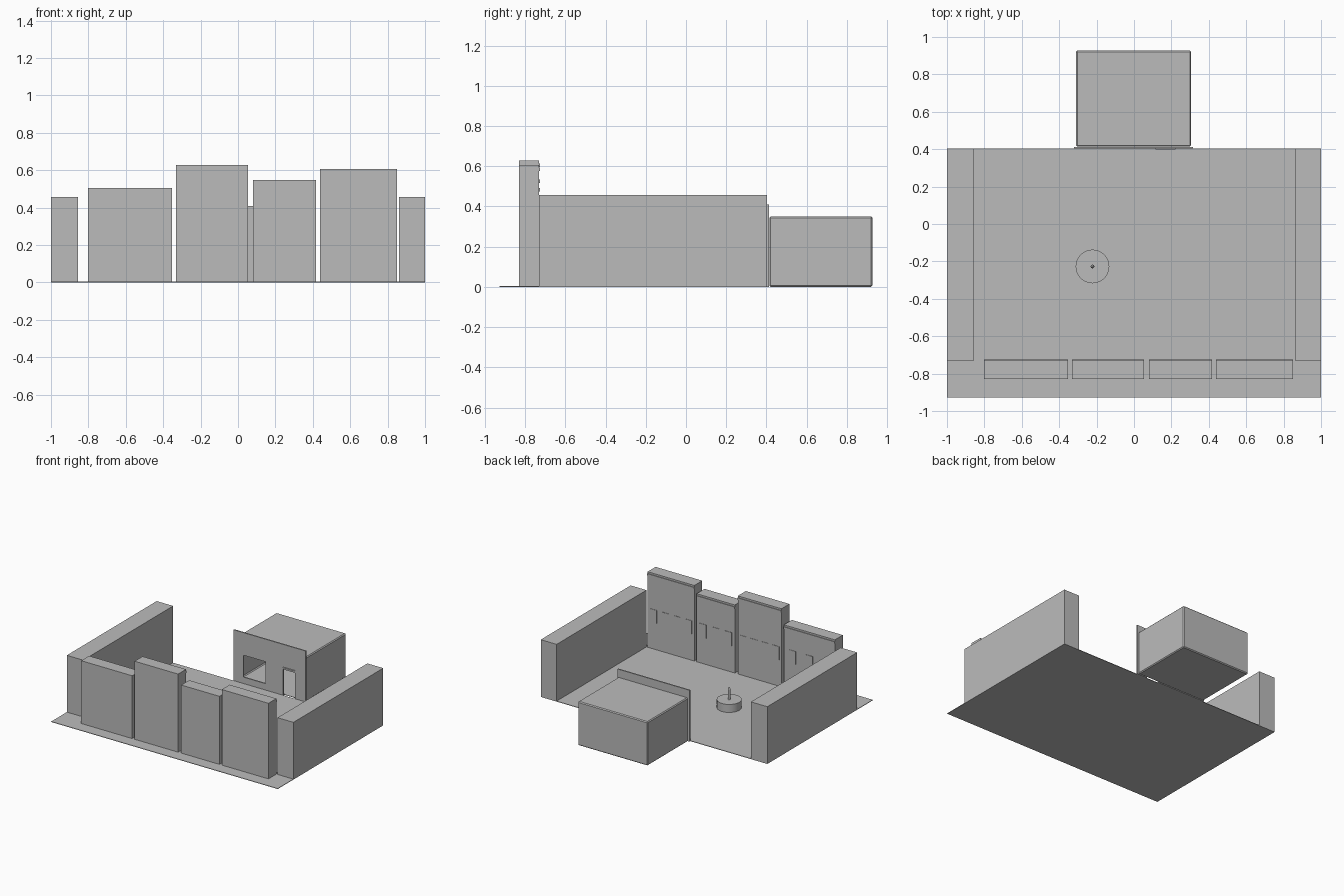
import bpy, bmesh
from mathutils import Vector

if "Cube" in bpy.data.objects:
    bpy.data.objects.remove(bpy.data.objects["Cube"])

stone = bpy.data.materials.new("plain_grey")
stone.diffuse_color = (0.5, 0.5, 0.5, 1)
stone.use_nodes = True
stone.node_tree.nodes["Principled BSDF"].inputs["Base Color"].default_value = stone.diffuse_color


def finish(name, bm):
    bmesh.ops.recalc_face_normals(bm, faces=bm.faces)
    me = bpy.data.meshes.new(name)
    bm.to_mesh(me)
    bm.free()
    me.materials.append(stone)
    ob = bpy.data.objects.new(name, me)
    bpy.context.collection.objects.link(ob)
    return ob


def add_box(bm, x0, x1, y0, y1, z0, z1):
    lo, hi = Vector((x0, y0, z0)), Vector((x1, y1, z1))
    geom = bmesh.ops.create_cube(bm, size=1)
    for v in geom["verts"]:
        v.co = (lo + hi) / 2 + v.co * (hi - lo)


def boxes(name, *bounds):
    bm = bmesh.new()
    for b in bounds:
        add_box(bm, *b)
    return finish(name, bm)


def cylinder(bm, x, y, z0, z1, r0, r1, sides):
    geom = bmesh.ops.create_cone(bm, cap_ends=True, segments=sides,
                                 radius1=r0, radius2=r1, depth=z1 - z0)
    bmesh.ops.translate(bm, verts=geom["verts"], vec=(x, y, (z0 + z1) / 2))


# Ground and the two long side walls
boxes("ground", (-1, 1, -0.927, 0.403, 0, 0.004))
boxes("left_wall", (-1, -0.855, -0.73, 0.403, 0.004, 0.457))
boxes("right_wall", (0.86, 1, -0.73, 0.403, 0.004, 0.457))

# Row of house blocks; cornice and shutter plates face the square
houses = [
    (-0.803, -0.353, 0.505, 3),
    (-0.332, 0.053, 0.627, 4),
    (0.08, 0.417, 0.547, 3),
    (0.438, 0.85, 0.607, 4),
]
for i, (x0, x1, top, count) in enumerate(houses):
    boxes(f"house_{i}", (x0, x1, -0.83, -0.73, 0.004, top))
    boxes(f"cornice_{i}", (x0, x1, -0.731, -0.725, top - 0.03, top - 0.014))
    step = (x1 - x0) / count
    plates = []
    for k in range(count):
        c = x0 + step * (k + 0.5)
        plates.append((c - 0.03, c + 0.03, -0.731, -0.727, 0.215, 0.32))
    boxes(f"shutters_{i}", *plates)

# Shop room: bevelled hollow shell, open toward the square
bm = bmesh.new()
add_box(bm, -0.31, 0.306, 0.414, 0.927, 0, 0.35)
bmesh.ops.bevel(bm, geom=bm.edges[:], offset=0.007, segments=1, affect='EDGES')
bm.normal_update()
front = [f for f in bm.faces if f.normal.y < -0.9]
bmesh.ops.delete(bm, geom=front, context='FACES')
finish("shop_room", bm)

# Shop front built around a window and a door opening
wx0, wx1, wz0, wz1 = -0.235, -0.04, 0.055, 0.23
dx0, dx1, dz1 = 0.115, 0.222, 0.23
y0, y1 = 0.403, 0.413
boxes("shop_front",
      (-0.32, wx0, y0, y1, 0, 0.41),
      (wx0, wx1, y0, y1, 0, wz0),
      (wx0, wx1, y0, y1, wz1, 0.41),
      (wx1, dx0, y0, y1, 0, 0.41),
      (dx0, dx1, y0, y1, dz1, 0.41),
      (dx1, 0.315, y0, y1, 0, 0.41))
boxes("door_lintel", (dx0, dx1, 0.399, 0.412, 0.213, 0.226))

# Round fountain basin with a slim spout
bm = bmesh.new()
cylinder(bm, -0.222, -0.227, 0.004, 0.068, 0.09, 0.09, 32)
finish("fountain_basin", bm)
bm = bmesh.new()
cylinder(bm, -0.222, -0.227, 0.068, 0.15, 0.01, 0.01, 12)
cylinder(bm, -0.222, -0.227, 0.15, 0.163, 0.01, 0.004, 12)
finish("fountain_spout", bm)

for ob in bpy.context.collection.objects:
    ob.select_set(ob.name.startswith("fountain"))
bpy.context.view_layer.objects.active = bpy.data.objects["fountain_basin"]
bpy.ops.object.shade_smooth_by_angle()
